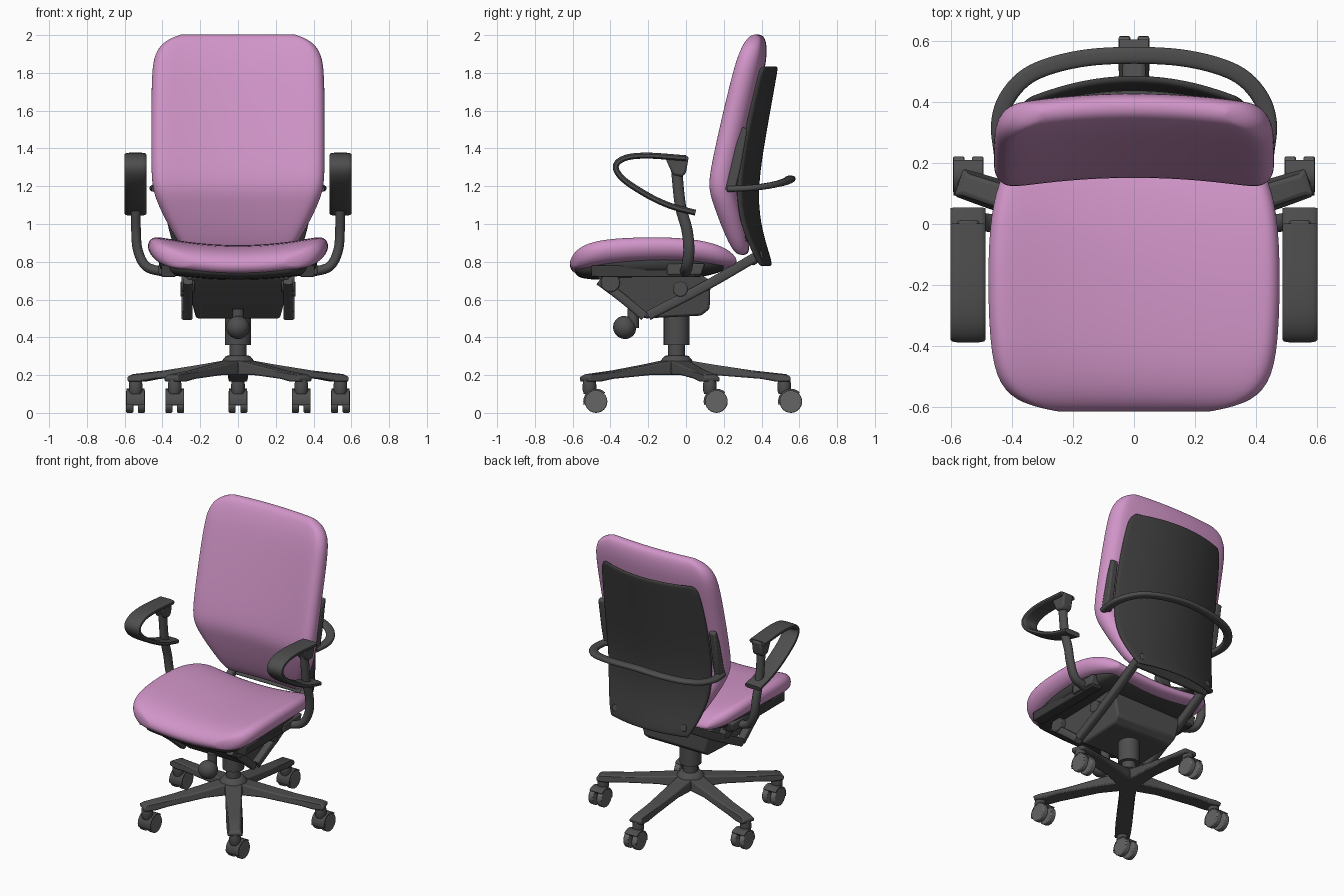
import bpy, bmesh
from math import sin, cos, pi, radians
from mathutils import Vector, Matrix

old = bpy.data.objects.get("Cube")
if old:
    bpy.data.objects.remove(old)


def material(name, rgb):
    m = bpy.data.materials.new(name)
    m.use_nodes = True
    m.diffuse_color = (*rgb, 1)
    m.node_tree.nodes["Principled BSDF"].inputs["Base Color"].default_value = (*rgb, 1)
    return m


PINK = material("pink fabric", (0.64, 0.30, 0.58))
FRAME = material("grey plastic", (0.075, 0.075, 0.075))
SHELL = material("dark grey plastic", (0.045, 0.045, 0.045))
WHEEL = material("light grey wheel", (0.13, 0.13, 0.13))


def build(name, verts, faces, mat, subsurf=0, bevel=0):
    bm = bmesh.new()
    vs = [bm.verts.new(v) for v in verts]
    for f in faces:
        bm.faces.new([vs[i] for i in f])
    bmesh.ops.recalc_face_normals(bm, faces=bm.faces)
    mesh = bpy.data.meshes.new(name)
    bm.to_mesh(mesh)
    bm.free()
    mesh.materials.append(mat)
    for p in mesh.polygons:
        p.use_smooth = True
    if not subsurf:
        mesh.set_sharp_from_angle(angle=radians(35))
    obj = bpy.data.objects.new(name, mesh)
    bpy.context.collection.objects.link(obj)
    if bevel:
        mod = obj.modifiers.new("bevel", "BEVEL")
        mod.width, mod.segments = bevel, 2
    if subsurf:
        mod = obj.modifiers.new("subsurf", "SUBSURF")
        mod.levels = mod.render_levels = subsurf
    return obj


def skin(rings, n):
    return [(r * n + i, r * n + (i + 1) % n, (r + 1) * n + (i + 1) % n, (r + 1) * n + i)
            for r in range(rings - 1) for i in range(n)]


def pad(name, stations, bow, upright, mat):
    """Loft of bowed, round-edged slabs; a station is (position, half width, low, high)."""
    verts, n = [], 28
    for s, w, lo, hi in stations:
        r, mid = (hi - lo) / 2, (hi + lo) / 2
        cap = [(w - r + r * cos(a), r * sin(a)) for a in (pi * (k / 6 - 0.5) for k in range(7))]
        top = [((w - r) * (1 - k / 4), r) for k in range(1, 8)]
        half = cap + top
        for x, d in half + [(-x, -d) for x, d in half]:
            d += mid + bow * x * x
            verts.append((x, d, s) if upright else (x, s, d))
    faces = skin(len(stations), n)
    for base in (0, n * (len(stations) - 1)):
        for i in range(3, 17):
            loop = dict.fromkeys((i, i + 1, (5 - i) % n, (6 - i) % n))
            faces.append([base + k for k in loop])
    return build(name, verts, faces, mat, subsurf=2)


def smooth_path(pts, steps=6):
    p = [Vector(q) for q in pts]
    p = [2 * p[0] - p[1]] + p + [2 * p[-1] - p[-2]]
    out = []
    for a, b, c, d in zip(p, p[1:], p[2:], p[3:]):
        for k in range(steps):
            t = k / steps
            out.append(0.5 * (2 * b + (c - a) * t + (2 * a - 5 * b + 4 * c - d) * t * t
                              + (3 * b - a - 3 * c + d) * t ** 3))
    return out + [p[-2]]


def sweep(name, pts, thick, wide, axis, mat, power=1.0, n=16):
    """Sweep a superellipse along a path; 'wide' is the half size along the axis."""
    path, axis, verts = smooth_path(pts), Vector(axis), []
    se = lambda v: abs(v) ** power * (1 if v > 0 else -1)
    for i, p in enumerate(path):
        t = path[min(i + 1, len(path) - 1)] - path[max(i - 1, 0)]
        nrm = t.cross(axis).normalized()
        side = nrm.cross(t).normalized()
        for k in range(n):
            a = 2 * pi * (k + 0.5) / n
            verts.append(p + nrm * thick * se(cos(a)) + side * wide * se(sin(a)))
    last = (len(path) - 1) * n
    faces = skin(len(path), n) + [list(range(n)), list(range(last, last + n))]
    return build(name, verts, faces, mat)


def prism(name, pts, x0, x1, mat, bevel=0.0):
    """Extrude a (y, z) profile along x."""
    n = len(pts)
    verts = [(x, y, z) for x in (x0, x1) for y, z in pts]
    return build(name, verts, skin(2, n) + [list(range(n)), list(range(n, 2 * n))], mat, bevel=bevel)


def lathe(name, profile, mat, at=(0, 0, 0), n=28):
    """Stack of (radius, z) rings around a vertical axis."""
    verts = [(at[0] + r * cos(2 * pi * k / n), at[1] + r * sin(2 * pi * k / n), at[2] + z)
             for r, z in profile for k in range(n)]
    last = (len(profile) - 1) * n
    return build(name, verts, skin(len(profile), n) + [list(range(n)), list(range(last, last + n))], mat)


def disc(name, x0, x1, y, z, r, mat, bevel=0.006):
    pts = [(y + r * cos(2 * pi * k / 24), z + r * sin(2 * pi * k / 24)) for k in range(24)]
    return prism(name, pts, x0, x1, mat, bevel)


# Seat cushion and the pan under it
pad("seat_cushion", [(-.615, .24, .765, .795), (-.59, .37, .735, .83), (-.53, .445, .735, .862),
                     (-.4, .477, .755, .885), (-.1, .482, .77, .89), (.08, .465, .76, .875),
                     (.2, .42, .745, .85), (.27, .34, .76, .80)], .25, False, PINK)
pad("seat_pan", [(-.59, .28, .72, .77), (-.5, .40, .70, .80), (-.1, .43, .705, .81),
                 (.1, .40, .715, .80), (.24, .32, .765, .80)], .2, False, SHELL)

# Backrest cushion, carrier and outer shell
pad("back_cushion", [(.835, .25, .285, .325), (.87, .30, .25, .34), (1.0, .375, .20, .325),
                     (1.1, .425, .17, .305), (1.19, .457, .145, .285), (1.3, .462, .16, .30),
                     (1.55, .462, .215, .355), (1.8, .46, .275, .415), (1.9, .445, .305, .43),
                     (1.97, .395, .335, .425), (2.004, .30, .36, .405)], -.2, True, PINK)
pad("back_carrier", [(.9, .28, .33, .37), (1.1, .34, .28, .35), (1.3, .36, .29, .37),
                     (1.6, .35, .355, .42), (1.8, .32, .405, .45)], -.45, True, FRAME)
pad("back_shell", [(.775, .29, .435, .462), (.85, .33, .41, .44), (1.0, .38, .365, .395),
                   (1.2, .40, .35, .38), (1.5, .395, .40, .43), (1.75, .375, .445, .475),
                   (1.81, .36, .455, .485), (1.835, .33, .465, .488)], -.6, True, SHELL)

# Hoop behind the backrest
hoop = [(.43, .22, 1.185), (.44, .33, 1.19), (.41, .42, 1.2), (.33, .495, 1.215), (.18, .54, 1.23)]
sweep("back_hoop", hoop + [(0, .552, 1.24)] + [(-x, y, z) for x, y, z in reversed(hoop)],
      .028, .016, (0, 0, 1), FRAME, .7)

# Tilt mechanism under the seat
housing = prism("mechanism_housing", [(-.47, .72), (-.42, .67), (-.22, .5), (.08, .515), (.125, .55),
                                      (.13, .7), (.05, .75), (-.4, .75)], -.27, .27, FRAME, .012)
for v in housing.data.vertices:
    v.co.x *= .82 + .18 * min(1, (v.co.z - .5) / .18)
lathe("tilt_knob_stem", [(.03, 0), (.03, .1)], FRAME, (0, -.28, .45))
knob = lathe("tilt_knob", [(.062 * sin(pi * k / 10) + .0005, -.06 * cos(pi * k / 10)) for k in range(11)],
             FRAME)
knob.data.transform(Matrix.Translation((0, -.325, .452)) @ Matrix.Rotation(radians(-40), 4, "X"))
prism("back_crossbar", [(.33, .79), (.36, .78), (.41, .82), (.40, .86), (.36, .84)],
      -.28, .28, FRAME, .006)

# Parts that come in left and right pairs
for side, s in (("left", 1), ("right", -1)):
    sweep(side + "_back_link", [(s * .275, -.2, .515), (s * .275, .1, .67), (s * .275, .385, .835)],
          .026, .025, (1, 0, 0), FRAME, .5)
    sweep(side + "_front_strut", [(s * .265, -.46, .7), (s * .265, -.34, .61), (s * .265, -.22, .51)],
          .024, .025, (1, 0, 0), FRAME, .5)
    disc(side + "_rear_pivot", s * .23, s * .305, -.03, .655, .04, FRAME)
    disc(side + "_front_pivot", s * .23, s * .30, -.4, .69, .05, FRAME)
    prism(side + "_seat_rail", [(-.5, .72), (.08, .72), (.08, .78), (-.5, .78)],
          s * .33, s * .405, SHELL, .006)
    prism(side + "_arm_bracket", [(-.1, .73), (.08, .73), (.1, .79), (-.1, .79)],
          s * .35, s * .42, FRAME, .008)
    # Armrest: bent post, teardrop band and the block joining them
    sweep(side + "_arm_post", [(s * .54, -.05, 1.29), (s * .54, -.03, 1.1), (s * .54, .005, .97),
                               (s * .53, .015, .86), (s * .485, .005, .775), (s * .39, -.005, .745)],
          .026, .03, (0, 1, 0), FRAME)
    sweep(side + "_arm_band", [(s * .543, y, z) for y, z in
                               ((.0, 1.348), (-.2, 1.362), (-.32, 1.35), (-.372, 1.305),
                                (-.33, 1.235), (-.2, 1.15), (-.08, 1.095), (.05, 1.06))],
          .016, .058, (1, 0, 0), FRAME, .5)
    prism(side + "_arm_block", [(-.11, 1.35), (.015, 1.36), (0, 1.27), (-.02, 1.25), (-.07, 1.26)],
          s * .505, s * .58, FRAME, .012)
    # Backrest upright holding the hoop
    prism(side + "_back_upright", [(.205, 1.18), (.26, 1.17), (.29, 1.3), (.325, 1.5), (.3, 1.515),
                                   (.265, 1.42)], s * .40, s * .445, FRAME, .008)

# Gas column and hub
HUB_Y, REACH = -.05, .57
lathe("gas_column", [(.045, .25), (.045, .36), (.068, .36), (.068, .52)], FRAME, (0, HUB_Y, 0))
lathe("base_hub", [(.075, .2), (.095, .22), (.09, .27), (.065, .3), (.05, .305)], FRAME, (0, HUB_Y, 0))

# Five tapered legs, each with a twin-wheel caster
for i in range(5):
    turn = 2 * pi * i / 5
    leg = prism(f"base_leg_{i + 1}", [(.02, .2), (.2, .2), (.45, .18), (.53, .165), (.6, .165),
                                      (.605, .19), (.58, .205), (.4, .225), (.2, .255), (.02, .285)],
                -1, 1, FRAME, .008)
    for v in leg.data.vertices:
        v.co.x *= .062 - .045 * v.co.y + (.012 if v.co.z < .2 else -.006)
    leg.data.transform(Matrix.Translation((0, HUB_Y, 0)) @ Matrix.Rotation(turn, 4, "Z"))
    x, y = -REACH * sin(turn), HUB_Y + REACH * cos(turn)
    lathe(f"caster_stem_{i + 1}", [(.03, .1), (.036, .12), (.036, .15), (.03, .19)], FRAME, (x, y, 0))
    wy = y + .035
    arc = [radians(a) for a in range(45, 196, 15)]
    prism(f"caster_hood_{i + 1}", [(wy + .068 * cos(a), .06 + .068 * sin(a)) for a in arc]
          + [(wy + .045 * cos(a), .06 + .045 * sin(a)) for a in reversed(arc)],
          x - .048, x + .048, FRAME)
    disc(f"caster_axle_{i + 1}", x - .02, x + .02, wy, .06, .02, FRAME, 0)
    for side, s in (("left", 1), ("right", -1)):
        disc(f"caster_{side}_wheel_{i + 1}", x + s * .012, x + s * .05, wy, .06, .06, WHEEL)
